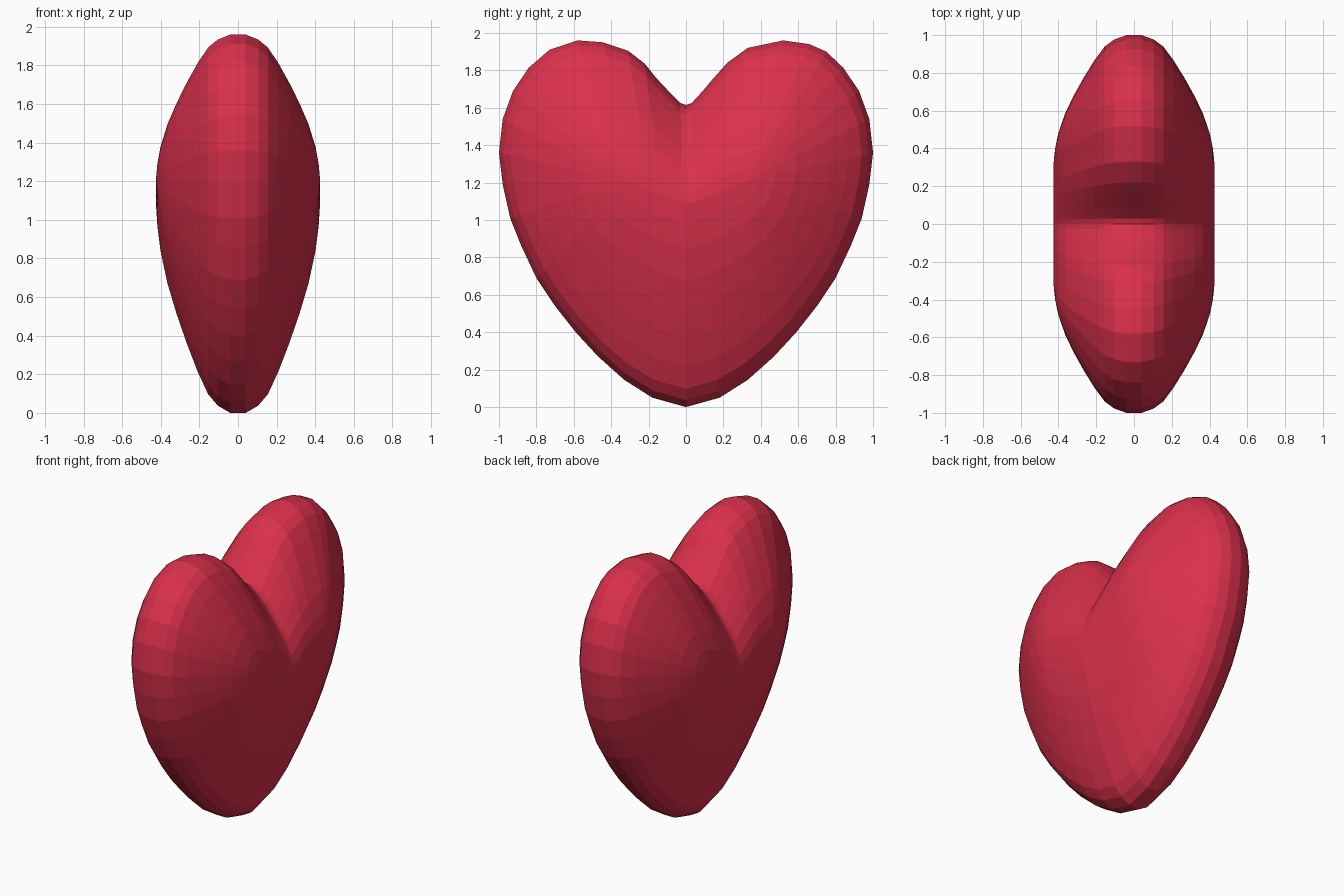
import bpy, bmesh

if "Cube" in bpy.data.objects:
    bpy.data.objects.remove(bpy.data.objects["Cube"])

# Heart outline (y, z): the two shoulders differ slightly, the flanks are mirrored
notch, tip = (0, 1.615), (0, 0)
shoulder_r = [(.03, 1.625), (.09, 1.69), (.14, 1.75), (.22, 1.84), (.33, 1.92), (.52, 1.96), (.66, 1.94), (.75, 1.90)]
shoulder_l = [(.03, 1.625), (.09, 1.685), (.16, 1.76), (.22, 1.835), (.31, 1.905), (.445, 1.95), (.58, 1.96), (.73, 1.91)]
flank = [(.84, 1.815), (.925, 1.69), (.98, 1.54), (1.0, 1.36), (.98, 1.19), (.94, 1.01), (.88, .86),
         (.80, .69), (.70, .54), (.59, .40), (.47, .27), (.33, .145), (.18, .05)]
left = [(-y, z) for y, z in shoulder_l + flank]
outline = [notch] + shoulder_r + flank + [tip] + left[::-1]

# Rings: distance from spine to rim, and half thickness there
profile = [(1, .04), (.965, .105), (.91, .155), (.80, .21), (.66, .268),
           (.52, .32), (.38, .365), (.22, .402), (.1, .418), (0, .425)]


def ring_point(y, z, t):
    """Pull an outline point towards the V-shaped spine inside the heart."""
    sy = min(.33, abs(y) * .6)
    sz = 1.08 + .4 * sy
    sy = sy if y >= 0 else -sy
    return sy + (y - sy) * t, sz + (z - sz) * t


# Rings run from the +x spine over the rim to the -x spine
bm = bmesh.new()
sections = [(t, x) for t, x in profile[::-1]] + [(t, -x) for t, x in profile]
rings = []
for t, x in sections:
    rings.append([bm.verts.new((x, *ring_point(y, z, t))) for y, z in outline])
n = len(outline)
for a, b in zip(rings, rings[1:]):
    for i in range(n):
        j = (i + 1) % n
        bm.faces.new((a[i], a[j], b[j], b[i]))
bmesh.ops.remove_doubles(bm, verts=bm.verts, dist=.0005)
bmesh.ops.recalc_face_normals(bm, faces=bm.faces)

mesh = bpy.data.meshes.new("heart")
bm.to_mesh(mesh)
bm.free()
heart = bpy.data.objects.new("heart", mesh)
bpy.context.collection.objects.link(heart)

# Red colour, flat faces
red = bpy.data.materials.new("red")
red.diffuse_color = (.70, .03, .07, 1)
red.use_nodes = True
red.node_tree.nodes["Principled BSDF"].inputs["Base Color"].default_value = red.diffuse_color
mesh.materials.append(red)
